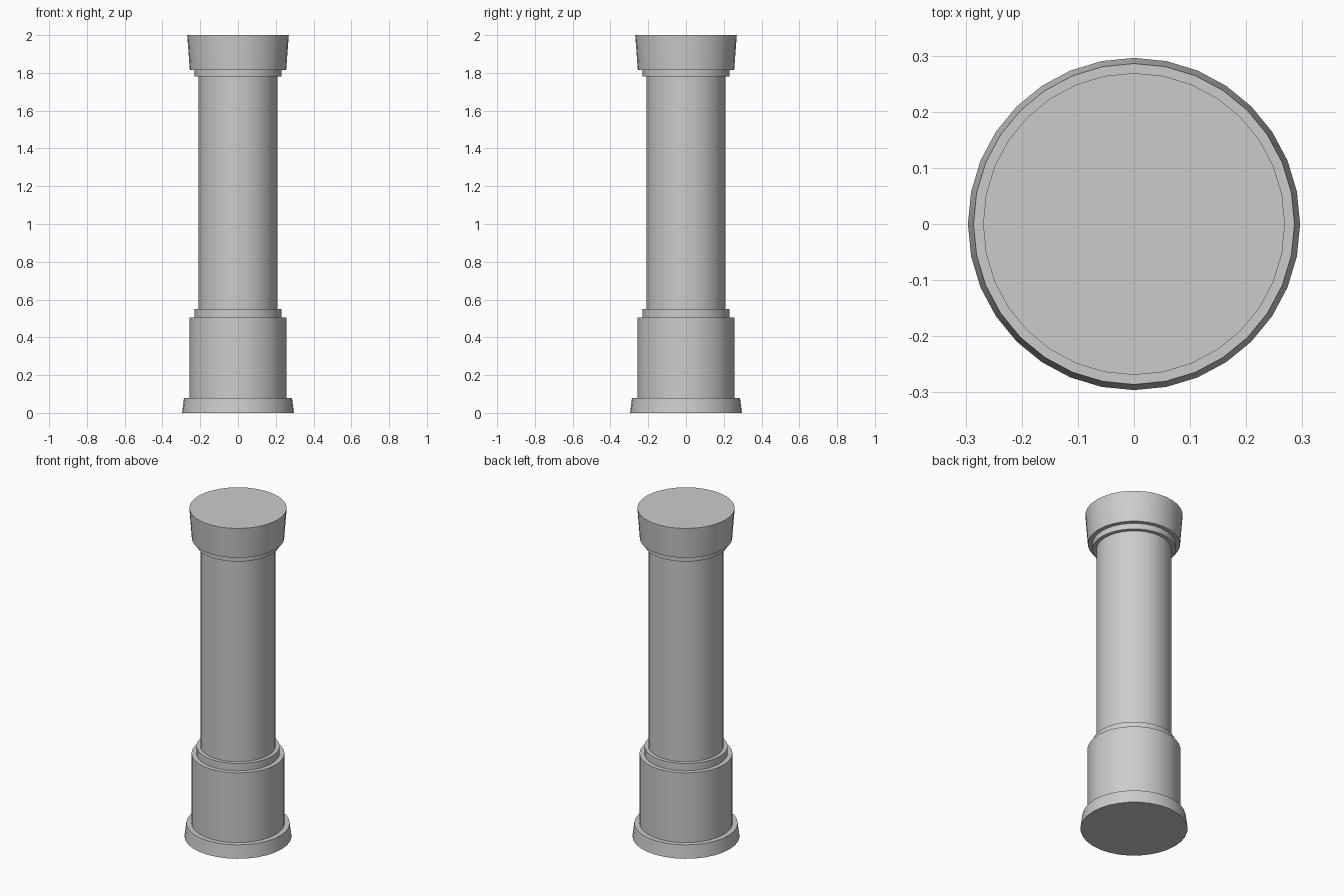
import bpy
import math

SIDES = 32

cube = bpy.data.objects.get("Cube")
if cube:
    bpy.data.objects.remove(cube, do_unlink=True)

stone = bpy.data.materials.new("grey_stone")
stone.use_nodes = True
colour = (0.6, 0.6, 0.6, 1)
stone.diffuse_color = colour
stone.node_tree.nodes["Principled BSDF"].inputs["Base Color"].default_value = colour


def drum(name, z_low, z_high, r_low, r_high):
    """One round section of the column, straight or tapered."""
    bpy.ops.mesh.primitive_cone_add(
        vertices=SIDES, radius1=r_low, radius2=r_high,
        depth=z_high - z_low, location=(0, 0, (z_low + z_high) / 2))
    part = bpy.context.object
    part.name = name
    part.data.materials.append(stone)
    bpy.ops.object.shade_smooth_by_angle(angle=math.radians(30))


# Sections stacked from the ground up
drum("base_plinth", 0, 0.08, 0.296, 0.286)
drum("pedestal", 0.08, 0.505, 0.257, 0.257)
drum("lower_collar", 0.505, 0.55, 0.23, 0.23)
drum("shaft", 0.55, 1.78, 0.208, 0.208)
drum("upper_collar", 1.78, 1.815, 0.23, 0.23)
drum("capital", 1.815, 2, 0.255, 0.269)
